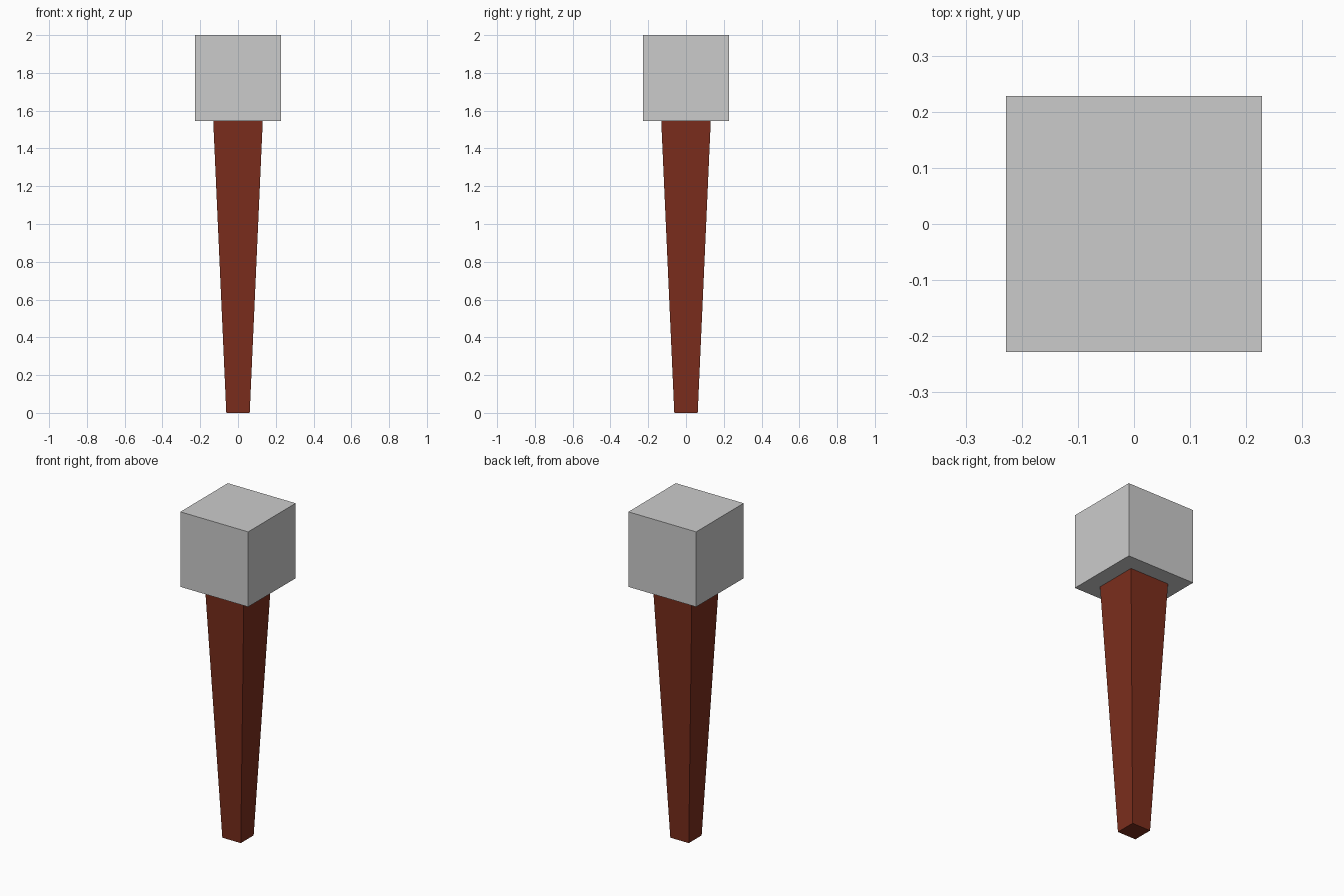
import bpy
import bmesh

if "Cube" in bpy.data.objects:
    bpy.data.objects.remove(bpy.data.objects["Cube"])

HEAD = 0.228          # half width of the cubic head
NECK = 2 - 2 * HEAD   # height where the handle meets the head


def square_block(name, z0, half0, z1, half1, color=None):
    """Square block, optionally tapered between two heights."""
    bm = bmesh.new()
    bmesh.ops.create_cube(bm, size=2)
    for v in bm.verts:
        z, half = (z1, half1) if v.co.z > 0 else (z0, half0)
        v.co = (v.co.x * half, v.co.y * half, z)
    mesh = bpy.data.meshes.new(name)
    bm.to_mesh(mesh)
    bm.free()
    if color:
        mat = bpy.data.materials.new(name + "_colour")
        mat.diffuse_color = color
        mat.use_nodes = True
        mat.node_tree.nodes["Principled BSDF"].inputs["Base Color"].default_value = mat.diffuse_color
        mesh.materials.append(mat)
    obj = bpy.data.objects.new(name, mesh)
    bpy.context.collection.objects.link(obj)
    return obj


# Tapered wooden handle
square_block("handle", 0, 0.062, NECK, 0.131, (0.20, 0.027, 0.012, 1))
# Cubic head
square_block("head", NECK, HEAD, 2, HEAD)
